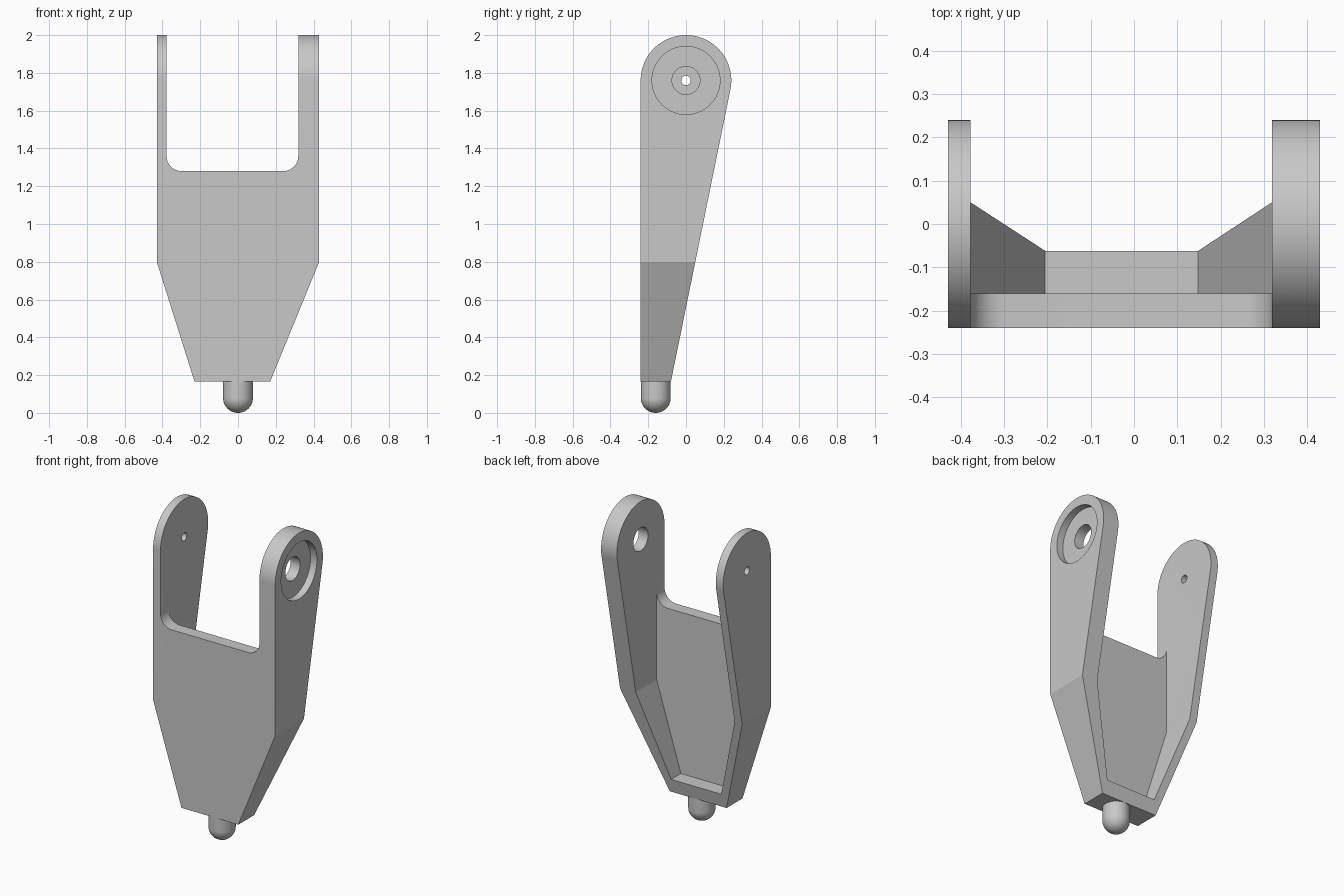
import bpy, bmesh
from math import radians, cos, sin, pi, atan
from mathutils import Vector, Matrix

cube = bpy.data.objects.get("Cube")
if cube:
    bpy.data.objects.remove(cube)

grey = bpy.data.materials.new("light grey")
grey.use_nodes = True
grey.diffuse_color = (0.58, 0.58, 0.58, 1)
grey.node_tree.nodes["Principled BSDF"].inputs["Base Color"].default_value = grey.diffuse_color


def make_object(name, bm):
    bmesh.ops.recalc_face_normals(bm, faces=bm.faces[:])
    mesh = bpy.data.meshes.new(name)
    bm.to_mesh(mesh)
    bm.free()
    mesh.materials.append(grey)
    ob = bpy.data.objects.new(name, mesh)
    bpy.context.collection.objects.link(ob)
    return ob


def prism(name, outline, axis, start, end):
    """Extrude an (x, z) outline along y, or a (y, z) outline along x."""
    bm = bmesh.new()
    place = (lambda a, b: (a, start, b)) if axis == "y" else (lambda a, b: (start, a, b))
    face = bm.faces.new([bm.verts.new(place(a, b)) for a, b in outline])
    ext = bmesh.ops.extrude_face_region(bm, geom=[face])["geom"]
    step = Vector((0, end - start, 0)) if axis == "y" else Vector((end - start, 0, 0))
    bmesh.ops.translate(bm, vec=step, verts=[v for v in ext if isinstance(v, bmesh.types.BMVert)])
    return make_object(name, bm)


def arc(ca, cb, r, a0, a1, n):
    steps = [a0 + (a1 - a0) * i / n for i in range(n + 1)]
    return [(ca + r * cos(t), cb + r * sin(t)) for t in steps]


def combine(target, tool, operation):
    mod = target.modifiers.new("cut", "BOOLEAN")
    mod.operation, mod.solver, mod.object = operation, "EXACT", tool
    bpy.context.view_layer.objects.active = target
    bpy.ops.object.modifier_apply(modifier=mod.name)
    bpy.data.objects.remove(tool)


def smooth(ob):
    bpy.ops.object.select_all(action="DESELECT")
    ob.select_set(True)
    bpy.context.view_layer.objects.active = ob
    bpy.ops.object.shade_smooth_by_angle(angle=radians(10))


BASE = 0.165            # underside of the fork
IN_L, IN_R = -0.378, 0.319   # inner faces of the two arms
PIVOT, R = 1.76, 0.24   # pivot height and arm end radius
FILLET = 0.08

# Fork front silhouette, with the rounded notch between the arms
notch = (arc(IN_R - FILLET, 1.28 + FILLET, FILLET, 0, -pi / 2, 12)
         + arc(IN_L + FILLET, 1.28 + FILLET, FILLET, -pi / 2, -pi, 12))
front = [(-0.23, BASE), (0.17, BASE), (0.43, 0.8), (0.43, 2.2), (IN_R, 2.2)]
front += notch + [(IN_L, 2.2), (-0.43, 2.2), (-0.43, 0.8)]
fork = prism("fork_body", front, "y", -0.5, 0.5)

# Side silhouette: straight front, sloping back, round top
tilt = -atan(0.204)
low = 0.1
back_foot = -0.08 - (BASE - low) * 0.204
side = [(-R, low), (back_foot, low)] + arc(0, PIVOT, R, tilt, pi, 56)
combine(fork, prism("side_cutter", side, "x", -0.6, 0.6), "INTERSECT")

# Hollow behind the front plate
hollow = [(-0.205, 0.253), (0.148, 0.253), (IN_R, 0.805),
          (IN_R, 2.3), (IN_L, 2.3), (IN_L, 0.805)]
combine(fork, prism("hollow_cutter", hollow, "y", -0.16, 0.6), "DIFFERENCE")


# Bearing recess, axle hole and small pin hole
def bore(radius, start, end, n):
    ring = arc(0, PIVOT, radius, 0, 2 * pi, n)[:-1]
    combine(fork, prism("bore_cutter", ring, "x", start, end), "DIFFERENCE")


bore(0.18, 0.385, 0.6, 96)
bore(0.074, 0.2, 0.6, 64)
bore(0.025, -0.6, -0.2, 40)
smooth(fork)

# Round-ended peg under the fork
PEG = 0.079
bm = bmesh.new()
profile = [(0, BASE), (PEG, BASE)] + arc(0, PEG, PEG, 0, -pi / 2, 14)
verts = [bm.verts.new((r, 0, z)) for r, z in profile]
edges = [bm.edges.new(pair) for pair in zip(verts, verts[1:])]
bmesh.ops.spin(bm, geom=verts + edges, cent=(0, 0, 0), axis=(0, 0, 1),
               angle=2 * pi, steps=48, use_duplicate=False)
bmesh.ops.remove_doubles(bm, verts=bm.verts[:], dist=0.0005)
bmesh.ops.transform(bm, matrix=Matrix.Translation((0, -0.16, 0)), verts=bm.verts[:])
peg = make_object("peg", bm)
smooth(peg)
